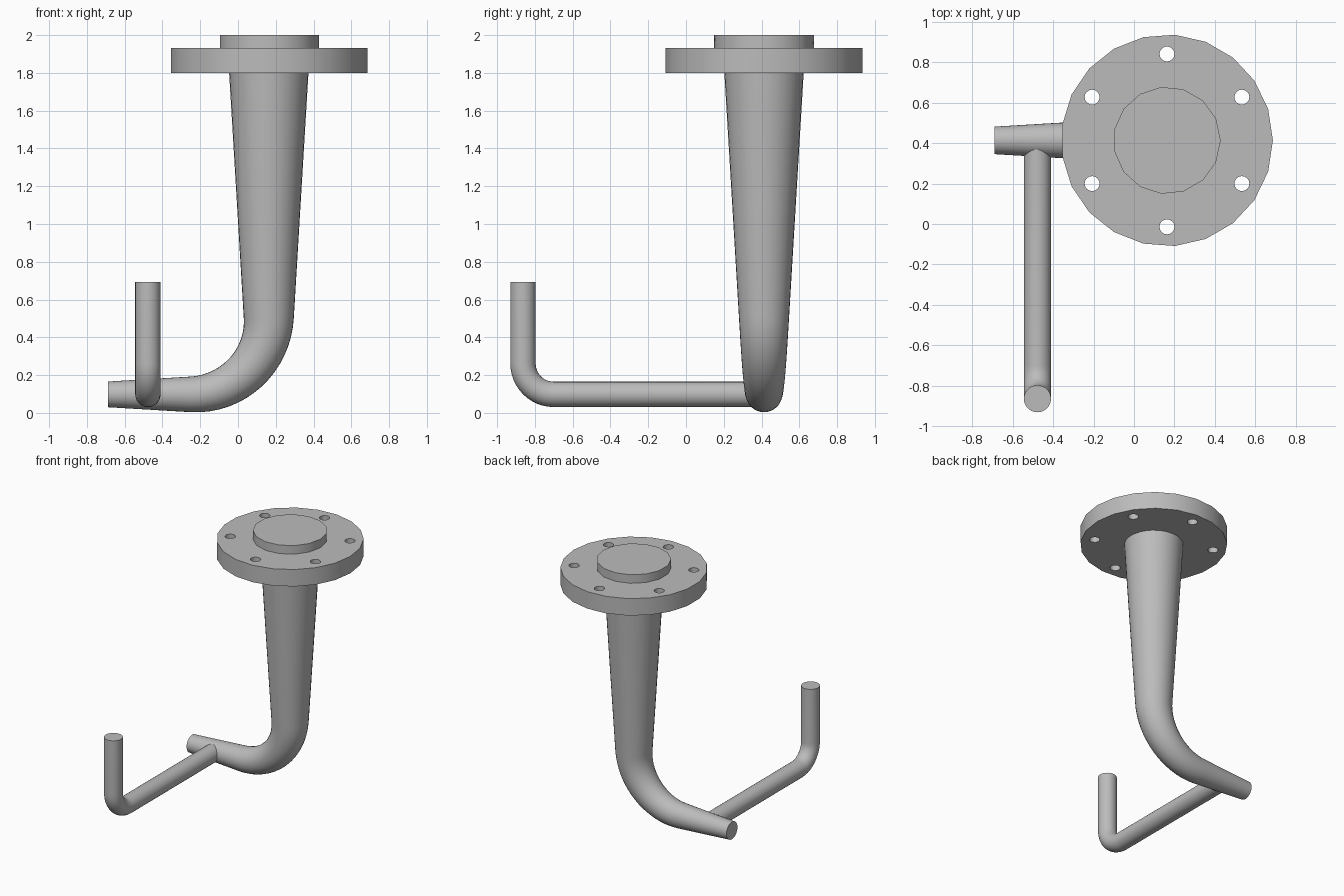
import bpy, bmesh, math
from mathutils import Vector

if "Cube" in bpy.data.objects:
    bpy.data.objects.remove(bpy.data.objects["Cube"])

steel = bpy.data.materials.new("grey steel")
steel.diffuse_color = (0.5, 0.5, 0.5, 1)
steel.use_nodes = True
steel.node_tree.nodes["Principled BSDF"].inputs["Base Color"].default_value = steel.diffuse_color

CX, CY = 0.163, 0.413      # flange axis
AXIS_Z = 0.098             # height of the horizontal runs


def finish(obj):
    """Give the part its colour and smooth its curved sides."""
    obj.data.materials.append(steel)
    bpy.ops.object.select_all(action='DESELECT')
    obj.select_set(True)
    bpy.context.view_layer.objects.active = obj
    bpy.ops.object.shade_smooth_by_angle(angle=math.radians(32))


def disc(name, x, y, z0, z1, r, sides):
    """Upright cylinder with its first corner on +x."""
    bpy.ops.mesh.primitive_cylinder_add(vertices=sides, radius=r, depth=z1 - z0)
    obj = bpy.context.object
    obj.name = name
    for v in obj.data.vertices:
        a = math.pi / 2
        px, py = v.co.x, v.co.y
        v.co.x = px * math.cos(a) + py * math.sin(a)
        v.co.y = -px * math.sin(a) + py * math.cos(a)
    obj.location = (x, y, (z0 + z1) / 2)
    return obj


def elbow_path(start, corner, end, radius, steps):
    """Two straight runs joined by a right-angled arc: (point, tangent) pairs."""
    s, c, e = Vector(start), Vector(corner), Vector(end)
    d1, d2 = (c - s).normalized(), (e - c).normalized()
    centre = c - d1 * radius + d2 * radius
    path = [(s, d1)]
    for i in range(steps + 1):
        a = math.pi / 2 * i / steps
        path.append((centre + radius * (d1 * math.sin(a) - d2 * math.cos(a)),
                     d1 * math.cos(a) + d2 * math.sin(a)))
    path.append((e, d2))
    return path, d1.cross(d2)


def sweep(name, path, side, r0, r1, sides):
    """Round bar along the path, tapering evenly with length."""
    lengths = [0]
    for (p, _), (q, _) in zip(path, path[1:]):
        lengths.append(lengths[-1] + (q - p).length)
    bm = bmesh.new()
    rings = []
    for (p, t), d in zip(path, lengths):
        r = r0 + (r1 - r0) * d / lengths[-1]
        n = side.cross(t)
        rings.append([bm.verts.new(p + r * (side * math.cos(a) + n * math.sin(a)))
                      for a in (math.tau * k / sides for k in range(sides))])
    for a, b in zip(rings, rings[1:]):
        for k in range(sides):
            j = (k + 1) % sides
            bm.faces.new((a[k], a[j], b[j], b[k]))
    bm.faces.new(rings[0])
    bm.faces.new(rings[-1])
    bmesh.ops.recalc_face_normals(bm, faces=bm.faces)
    mesh = bpy.data.meshes.new(name)
    bm.to_mesh(mesh)
    bm.free()
    obj = bpy.data.objects.new(name, mesh)
    bpy.context.collection.objects.link(obj)
    finish(obj)
    return obj


# Flange plate with six bolt holes
flange = disc("flange", CX, CY, 1.80, 1.933, 0.523, 21)
for i in range(6):
    a = math.radians(90 + 60 * i)
    hole = disc("bolt_hole_cutter", CX + 0.427 * math.cos(a), CY + 0.427 * math.sin(a),
                1.7, 2.05, 0.037, 16)
    hole.hide_render = True
    hole.hide_set(True)
    cut = flange.modifiers.new("bolt_hole", 'BOOLEAN')
    cut.operation = 'DIFFERENCE'
    cut.solver = 'EXACT'
    cut.object = hole
bpy.context.view_layer.update()
bpy.ops.object.select_all(action='DESELECT')
flange.select_set(True)
bpy.context.view_layer.objects.active = flange
for m in list(flange.modifiers):
    bpy.ops.object.modifier_apply(modifier=m.name)
for o in [o for o in bpy.data.objects if o.name.startswith("bolt_hole_cutter")]:
    bpy.data.objects.remove(o)
finish(flange)

# Raised hub on the flange
finish(disc("hub", CX, CY, 1.933, 2.0, 0.265, 15))

# Tapered main arm: down, then bending to the left
path, side = elbow_path((CX, CY, 1.80), (CX, CY, AXIS_Z), (-0.688, CY, AXIS_Z), 0.41, 16)
sweep("tapered_arm", path, side, 0.21, 0.068, 32)

# Thin rod: forward from the arm, then bending up
path, side = elbow_path((-0.477, CY, AXIS_Z), (-0.477, -0.863, AXIS_Z),
                        (-0.477, -0.863, 0.693), 0.163, 12)
sweep("hook_rod", path, side, 0.067, 0.067, 28)
